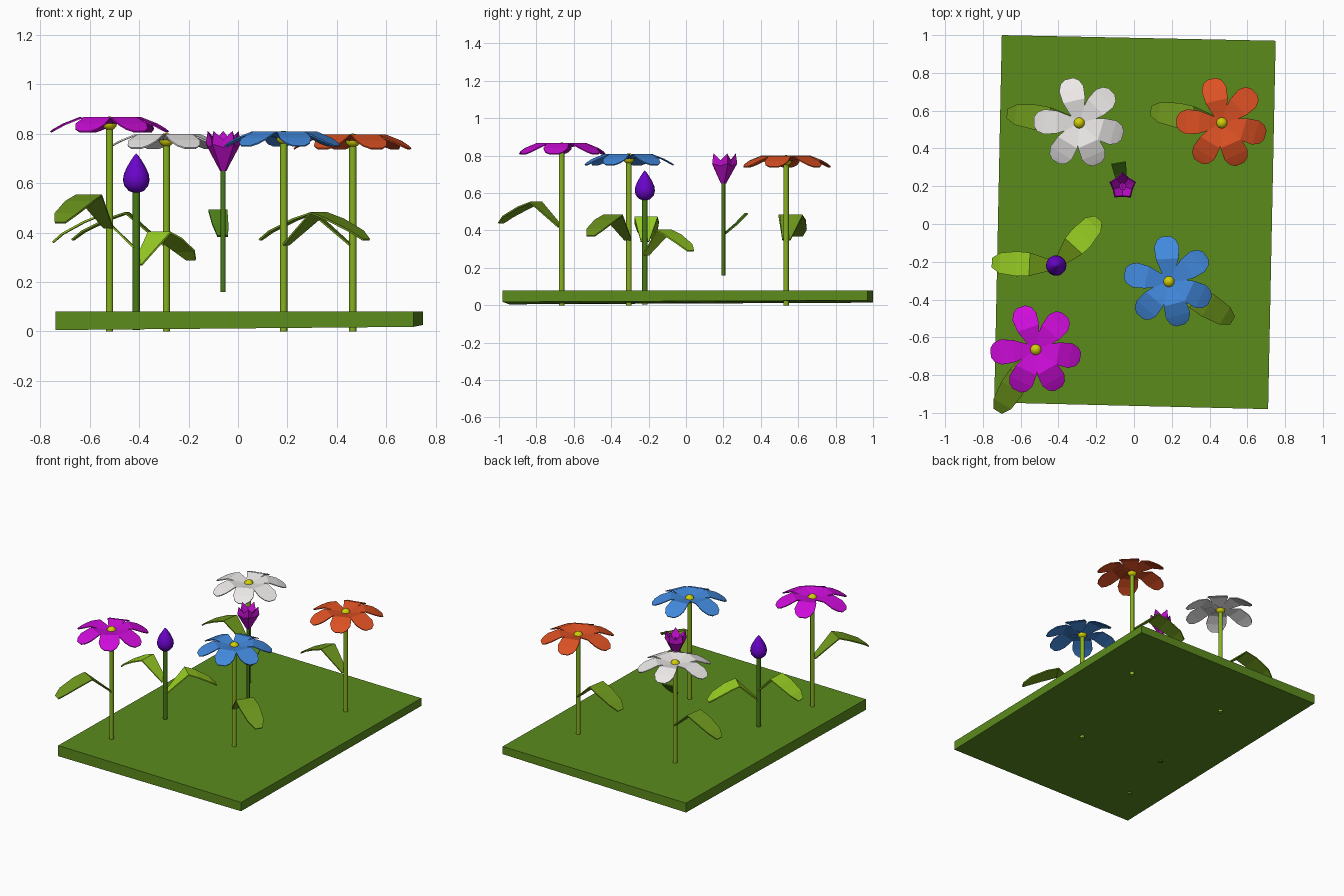
import bpy, bmesh, math
from mathutils import Vector

if "Cube" in bpy.data.objects:
    bpy.data.objects.remove(bpy.data.objects["Cube"])


def material(name, hexcol):
    m = bpy.data.materials.new(name)
    lin = [(int(hexcol[i:i + 2], 16) / 255) ** 2.2 for i in (0, 2, 4)]
    m.diffuse_color = (*lin, 1)
    m.use_nodes = True
    m.node_tree.nodes["Principled BSDF"].inputs["Base Color"].default_value = m.diffuse_color
    return m


GRASS = material("grass", "5c8a22")
STEM = material("stem", "86b026")
DARK_STEM = material("dark_stem", "4a7a1c")
LEAF = material("leaf", "6e9622")
BRIGHT_LEAF = material("bright_leaf", "96cc28")
DARK_LEAF = material("dark_leaf", "4f8020")
YELLOW = material("pollen_yellow", "d0cc10")
PURPLE = material("bud_purple", "6a0cc8")
PINK = material("cup_pink", "b414c0")


def make(name, verts, faces, mat, thick=0.0):
    me = bpy.data.meshes.new(name)
    me.from_pydata(verts, [], faces)
    bm = bmesh.new()
    bm.from_mesh(me)
    bmesh.ops.recalc_face_normals(bm, faces=bm.faces)
    bm.to_mesh(me)
    bm.free()
    me.materials.append(mat)
    ob = bpy.data.objects.new(name, me)
    bpy.context.collection.objects.link(ob)
    if thick:
        s = ob.modifiers.new("thickness", 'SOLIDIFY')
        s.thickness = thick
        s.offset = 0
    return ob


def strips(name, origin, angles, profile, mat, thick):
    """Bent ribbons radiating from origin; profile = (distance, half width, z)."""
    verts, faces = [], []
    for a in angles:
        a = math.radians(a)
        u = Vector((math.cos(a), math.sin(a), 0))
        v = Vector((-u.y, u.x, 0))
        b = len(verts)
        for d, w, z in profile:
            p = Vector(origin) + u * d + Vector((0, 0, z))
            verts += [p + v * w, p - v * w]
        for i in range(len(profile) - 1):
            k = b + 2 * i
            faces.append((k, k + 1, k + 3, k + 2))
    return make(name, verts, faces, mat, thick)


def lathe(name, x, y, profile, sides, mat, smooth=True):
    """Closed revolve; profile = (radius, z) from bottom to top."""
    verts = [(x + r * math.cos(2 * math.pi * j / sides),
              y + r * math.sin(2 * math.pi * j / sides), z)
             for r, z in profile for j in range(sides)]
    faces = [(i * sides + j, i * sides + (j + 1) % sides,
              (i + 1) * sides + (j + 1) % sides, (i + 1) * sides + j)
             for i in range(len(profile) - 1) for j in range(sides)]
    n = len(verts)
    faces += [tuple(range(sides)), tuple(range(n - sides, n))]
    ob = make(name, verts, faces, mat)
    if smooth:
        bpy.ops.object.select_all(action='DESELECT')
        ob.select_set(True)
        bpy.context.view_layer.objects.active = ob
        bpy.ops.object.shade_smooth_by_angle(angle=math.radians(45))
    return ob


def stem(name, x, y, z0, z1, r, mat):
    lathe(name, x, y, [(r, z0), (r, z1)], 12, mat)


def leaf(name, x, y, z, tip, mat, rise=0.13, drop=0.02):
    d = Vector((tip[0] - x, tip[1] - y))
    L = d.length
    prof = [(0.01, 0.022, 0), (L * 0.42, 0.062, rise),
            (L * 0.62, 0.066, rise * 0.78 + drop * 0.1),
            (L * 0.88, 0.054, drop + 0.035), (L, 0.025, drop)]
    strips(name, (x, y, z), [math.degrees(math.atan2(d.y, d.x))], prof, mat, 0.008)


# grass slab, slightly turned, with an uneven underside
corners = [(-0.74, -0.945), (0.71, -0.98), (0.75, 0.97), (-0.70, 1.0)]
under = [0.005, 0.018, 0.026, 0.014]
make("grass_slab",
     [(x, y, z) for (x, y), z in zip(corners, under)] + [(x, y, 0.08) for x, y in corners],
     [(0, 1, 2, 3), (4, 5, 6, 7)] + [(i, (i + 1) % 4, (i + 1) % 4 + 4, i + 4) for i in range(4)],
     GRASS)

# open six-petalled flowers
petal = [(0.012, 0.022, -0.022), (0.12, 0.06, 0), (0.185, 0.066, -0.026),
         (0.22, 0.05, -0.045), (0.238, 0.024, -0.056)]
fan = [103, 44, -16, -66, -121, 178]
flowers = [
    ("white", "ece8e8", -0.29, 0.535, 0.797, 0, (-0.67, 0.585), 0.35),
    ("red", "dc5228", 0.465, 0.535, 0.795, 0, (0.09, 0.60), 0.35),
    ("blue", "4488dc", 0.185, -0.305, 0.806, -9, (0.52, -0.51), 0.35),
    ("magenta", "cc14d8", -0.52, -0.665, 0.864, 6, (-0.72, -0.99), 0.42),
]
for n, col, x, y, z, turn, tip, lz in flowers:
    strips(n + "_petals", (x, y, z), [a + turn for a in fan], petal,
           material(n + "_petal", col), 0.006)
    stem(n + "_stem", x, y, 0.0, z - 0.015, 0.0145, STEM)
    ball = [(max(0.03 * math.sin(t * math.pi / 8), 0.0005),
             z - 0.022 - 0.028 * math.cos(t * math.pi / 8)) for t in range(9)]
    lathe(n + "_centre", x, y, ball, 16, YELLOW)
    leaf(n + "_leaf", x, y, lz, tip, LEAF)

# closed purple bud
bx, by = -0.412, -0.22
stem("bud_stem", bx, by, 0.005, 0.57, 0.015, DARK_STEM)
lathe("bud", bx, by, [(0.006, 0.56), (0.03, 0.568), (0.048, 0.588), (0.054, 0.612),
                      (0.05, 0.638), (0.037, 0.667), (0.02, 0.695), (0.007, 0.714),
                      (0.0005, 0.72)], 20, PURPLE)
leaf("bud_leaf_left", bx, by, 0.34, (-0.75, -0.205), BRIGHT_LEAF)
leaf("bud_leaf_right", bx, by, 0.27, (-0.19, 0.025), BRIGHT_LEAF)

# faceted pink cup with a pointed rim and a hollow top
cx, cy = -0.06, 0.2
rings = [  # (corner radius, corner z, valley radius, valley z)
    (0.014, 0.65, 0.013, 0.65), (0.074, 0.758, 0.056, 0.745),
    (0.066, 0.812, 0.05, 0.775), (0.02, 0.745, 0.016, 0.745)]
verts = []
for rc, zc, rv, zv in rings:
    for j in range(10):
        a = math.pi / 2 + j * math.pi / 5
        r, z = (rv, zv) if j % 2 else (rc, zc)
        verts.append((cx + r * math.cos(a), cy + r * math.sin(a), z))
faces = [(i * 10 + j, i * 10 + (j + 1) % 10, i * 10 + 10 + (j + 1) % 10, i * 10 + 10 + j)
         for i in range(3) for j in range(10)]
make("pink_cup", verts, faces + [tuple(range(10)), tuple(range(30, 40))], PINK)
lathe("pink_cup_pistil", cx, cy, [(0.009, 0.74), (0.009, 0.765)], 6, PINK, False)
stem("pink_cup_stem", cx, cy, 0.16, 0.66, 0.01, DARK_STEM)
strips("pink_cup_leaf", (cx, cy, 0.385), [100],
       [(0.01, 0.022, 0), (0.07, 0.033, 0.05), (0.125, 0.039, 0.105)], DARK_LEAF, 0.008)
